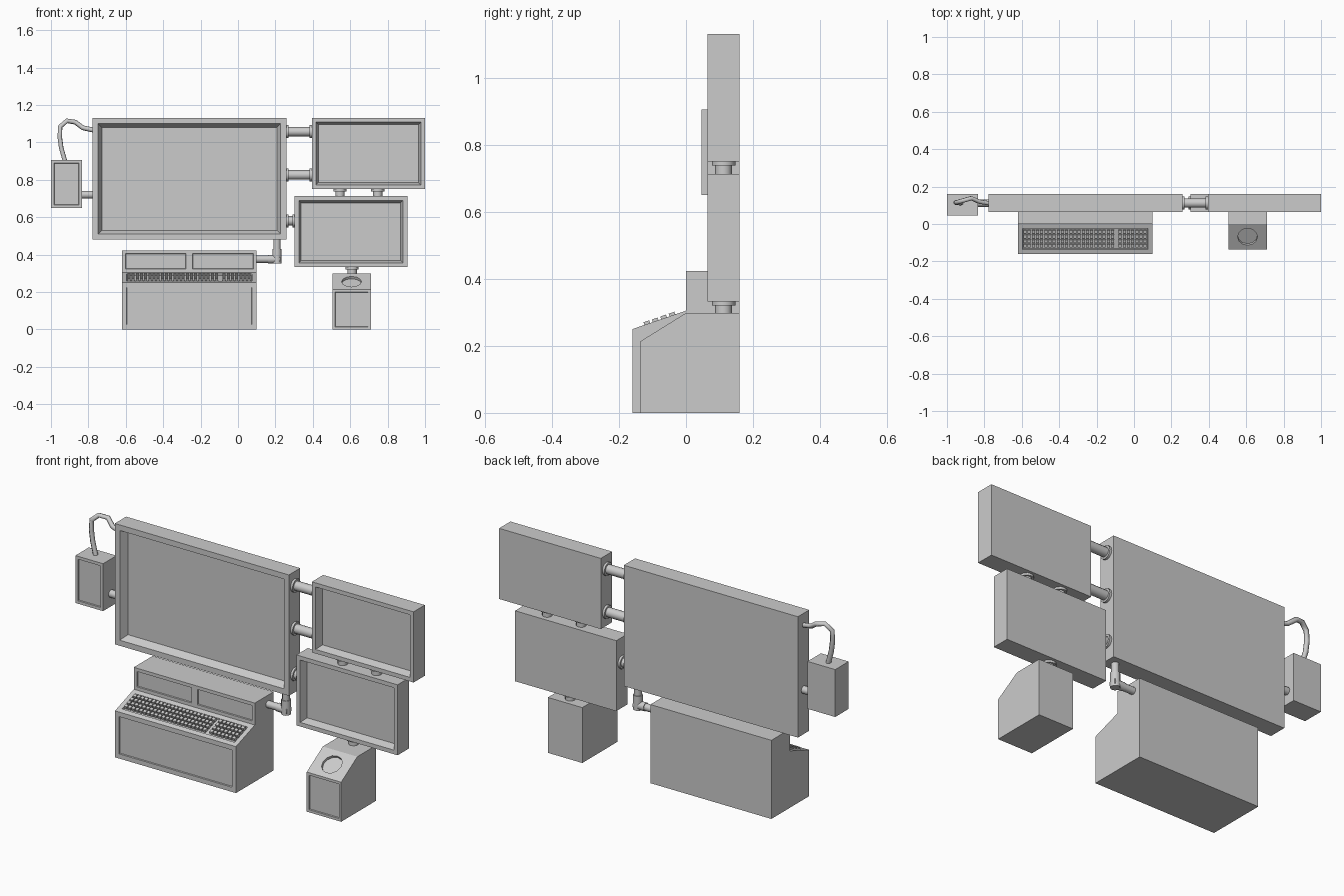
import bpy, bmesh
from math import atan2
from mathutils import Matrix, Vector

if "Cube" in bpy.data.objects:
    bpy.data.objects.remove(bpy.data.objects["Cube"])

BACK, FRONT, MID = 0.16, 0.064, 0.112


def finish(name, bm):
    mesh = bpy.data.meshes.new(name)
    bm.to_mesh(mesh)
    bm.free()
    ob = bpy.data.objects.new(name, mesh)
    bpy.context.collection.objects.link(ob)
    return ob


def prism(x0, x1, profile):
    """Extrude a (y, z) outline from x0 to x1."""
    bm = bmesh.new()
    face = bm.faces.new([bm.verts.new((x0, y, z)) for y, z in profile])
    out = bmesh.ops.extrude_face_region(bm, geom=[face])["geom"]
    bmesh.ops.translate(bm, vec=(x1 - x0, 0, 0),
                        verts=[v for v in out if isinstance(v, bmesh.types.BMVert)])
    bmesh.ops.recalc_face_normals(bm, faces=bm.faces)
    return bm


def block(x0, x1, y0, y1, z0, z1):
    return prism(x0, x1, [(y0, z0), (y1, z0), (y1, z1), (y0, z1)])


def front_faces(bm):
    """Faces looking forward, lowest first."""
    bm.normal_update()
    return sorted([f for f in bm.faces if f.normal.y < -0.2],
                  key=lambda f: f.calc_center_median().z)


def recess(bm, faces, border, slope, depth):
    bmesh.ops.inset_individual(bm, faces=faces, thickness=border, use_even_offset=True)
    bmesh.ops.inset_individual(bm, faces=faces, thickness=slope, depth=-depth,
                               use_even_offset=True)


def pipe(name, a, b, r, sides=12):
    a, b = Vector(a), Vector(b)
    d = b - a
    bm = bmesh.new()
    bmesh.ops.create_cone(bm, cap_ends=True, segments=sides, radius1=r, radius2=r,
                          depth=d.length,
                          matrix=Matrix.Translation((a + b) / 2)
                          @ d.to_track_quat('Z', 'Y').to_matrix().to_4x4())
    ob = finish(name, bm)
    bpy.ops.object.select_all(action='DESELECT')
    ob.select_set(True)
    bpy.context.view_layer.objects.active = ob
    bpy.ops.object.shade_smooth_by_angle(angle=0.6)
    return ob


def flanged(name, a, b, ends=(True, True)):
    a, b = Vector(a), Vector(b)
    d = (b - a).normalized() * 0.012
    pipe(name, a, b, 0.025)
    if ends[0]:
        pipe(name + "_flange_start", a, a + d, 0.035)
    if ends[1]:
        pipe(name + "_flange_end", b - d, b, 0.035)


# Screens
for name, x0, x1, z0, z1, border, slope in [
        ("main_screen", -0.778, 0.258, 0.48, 1.13, 0.03, 0.02),
        ("upper_screen", 0.395, 1.0, 0.75, 1.13, 0.022, 0.013),
        ("lower_screen", 0.303, 0.905, 0.333, 0.712, 0.022, 0.013)]:
    bm = block(x0, x1, FRONT, BACK, z0, z1)
    recess(bm, front_faces(bm), border, slope, 0.04)
    finish(name, bm)

# Pipes joining the screens
for i, z in enumerate((1.057, 0.826)):
    flanged(f"side_pipe_{i}", (0.258, MID, z), (0.395, MID, z))
flanged("short_side_pipe", (0.258, MID, 0.58), (0.303, MID, 0.58))
for i, x in enumerate((0.545, 0.747)):
    flanged(f"vertical_pipe_{i}", (x, MID, 0.712), (x, MID, 0.75), (False, True))
flanged("pedestal_pipe", (0.61, MID, 0.295), (0.61, MID, 0.333), (False, True))

# Elbow from main screen to console
pipe("elbow_down", (0.208, MID, 0.48), (0.208, MID, 0.42), 0.019)
pipe("elbow_collar", (0.208, MID, 0.43), (0.208, MID, 0.352), 0.024)
pipe("elbow_across", (0.208, MID, 0.375), (0.10, MID, 0.375), 0.019)
pipe("elbow_sleeve", (0.225, MID, 0.375), (0.16, MID, 0.375), 0.022)

# Wall box with its pipe
bm = block(-1.0, -0.835, 0.046, BACK, 0.65, 0.905)
recess(bm, front_faces(bm), 0.016, 0.002, 0.006)
finish("side_box", bm)
pipe("side_box_pipe", (-0.84, MID, 0.72), (-0.775, MID, 0.72), 0.02)

# Bent cable
curve = bpy.data.curves.new("cable", 'CURVE')
curve.dimensions = '3D'
curve.bevel_depth = 0.013
curve.bevel_resolution = 1
curve.use_fill_caps = True
path = [(-0.925, 0.112, 0.90), (-0.945, 0.115, 0.97), (-0.953, 0.115, 1.03),
        (-0.95, 0.115, 1.085), (-0.915, 0.125, 1.115), (-0.87, 0.138, 1.108),
        (-0.83, 0.12, 1.078), (-0.77, 0.11, 1.065)]
spline = curve.splines.new('POLY')
spline.points.add(len(path) - 1)
for p, co in zip(spline.points, path):
    p.co = (*co, 1)
bpy.context.collection.objects.link(bpy.data.objects.new("cable", curve))

# Console: front panel, sloped keyboard bed, two upper panels
bm = prism(-0.62, 0.10, [(BACK, 0), (-0.16, 0), (-0.16, 0.25), (0, 0.305),
                         (0, 0.423), (BACK, 0.423)])
panel, bed, riser = front_faces(bm)
recess(bm, [panel], 0.025, 0.002, 0.006)
recess(bm, [bed], 0.025, 0.002, 0.008)
bmesh.ops.bisect_plane(bm, geom=[riser] + list(riser.edges) + list(riser.verts),
                       plane_co=(-0.26, 0, 0), plane_no=(1, 0, 0))
recess(bm, [f for f in front_faces(bm) if f.calc_center_median().z > 0.33],
       0.018, 0.002, 0.006)
finish("console", bm)

# Keys
bm = bmesh.new()
tilt = Matrix.Translation((0, -0.078, 0.278)) @ Matrix.Rotation(atan2(0.055, 0.16), 4, 'X')
columns = [-0.583 + i * 0.0223 for i in range(22)] + [-0.074 + i * 0.0223 for i in range(7)]
for x in columns:
    for row in range(4):
        bmesh.ops.create_cube(bm, size=1, matrix=tilt
                              @ Matrix.Translation((x, (row - 1.5) * 0.0265, 0))
                              @ Matrix.Diagonal((0.0165, 0.018, 0.017, 1)))
finish("keys", bm)

# Pedestal with a round well in its sloped top
bm = prism(0.505, 0.71, [(BACK, 0), (-0.137, 0), (-0.137, 0.213), (0, 0.298), (BACK, 0.298)])
recess(bm, front_faces(bm)[:1], 0.014, 0.002, 0.006)
pedestal = finish("pedestal", bm)
centre = Vector((0.607, -0.0685, 0.2555))
normal = Vector((0, -0.085, 0.137)).normalized()
cutter = pipe("well_cutter", centre - normal * 0.015, centre + normal * 0.05, 0.053)
cutter.hide_render = True
mod = pedestal.modifiers.new("well", 'BOOLEAN')
mod.operation = 'DIFFERENCE'
mod.solver = 'EXACT'
mod.object = cutter
bpy.context.view_layer.objects.active = pedestal
bpy.ops.object.modifier_apply(modifier=mod.name)
bpy.data.objects.remove(cutter)
for poly in pedestal.data.polygons:
    poly.use_smooth = False
